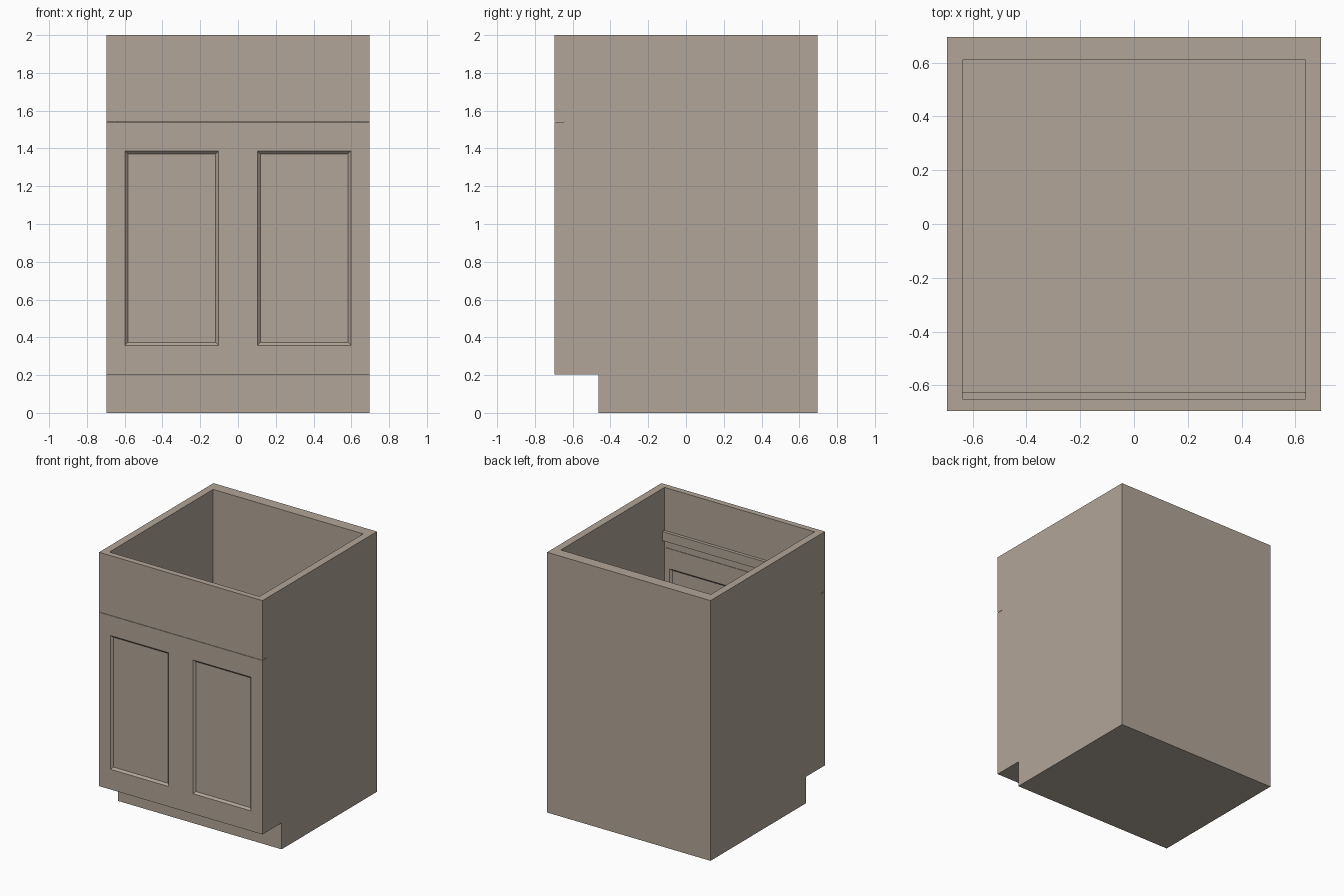
import bpy, bmesh

if "Cube" in bpy.data.objects:
    bpy.data.objects.remove(bpy.data.objects["Cube"])

H = 0.695            # half width and half depth
INNER_FRONT = -0.65  # inside face of the front wall

# warm grey-brown paint
paint = bpy.data.materials.new("cabinet_paint")
paint.diffuse_color = (0.442, 0.374, 0.312, 1)
paint.use_nodes = True
paint.node_tree.nodes["Principled BSDF"].inputs["Base Color"].default_value = paint.diffuse_color


def make_object(name, bm):
    bmesh.ops.recalc_face_normals(bm, faces=bm.faces)
    mesh = bpy.data.meshes.new(name)
    bm.to_mesh(mesh)
    bm.free()
    mesh.materials.append(paint)
    obj = bpy.data.objects.new(name, mesh)
    bpy.context.collection.objects.link(obj)
    return obj


def loft(name, ring_a, ring_b):
    """Closed solid between two matching outlines."""
    bm = bmesh.new()
    a = [bm.verts.new(p) for p in ring_a]
    b = [bm.verts.new(p) for p in ring_b]
    bm.faces.new(a)
    bm.faces.new(b[::-1])
    n = len(a)
    for i in range(n):
        j = (i + 1) % n
        bm.faces.new((a[i], b[i], b[j], a[j]))
    return make_object(name, bm)


def rect(x0, x1, z0, z1, y, inset=0.0):
    return [(x0 + inset, y, z0 + inset), (x1 - inset, y, z0 + inset),
            (x1 - inset, y, z1 - inset), (x0 + inset, y, z1 - inset)]


def box(name, x0, x1, y0, y1, z0, z1):
    return loft(name, rect(x0, x1, z0, z1, y0), rect(x0, x1, z0, z1, y1))


def carve(target, cutter):
    """Subtract the cutter, keep the result and remove the cutter."""
    cutter.hide_render = True
    mod = target.modifiers.new("carve", 'BOOLEAN')
    mod.operation = 'DIFFERENCE'
    mod.solver = 'EXACT'
    mod.object = cutter
    bpy.context.view_layer.objects.active = target
    bpy.ops.object.modifier_apply(modifier=mod.name)
    bpy.data.objects.remove(cutter, do_unlink=True)


# cabinet body: side profile with the toe kick notch, extruded across the width
profile = [(H, 0), (H, 2), (-H, 2), (-H, 0.203), (-0.463, 0.203), (-0.463, 0)]
body = loft("cabinet_body",
            [(-H, y, z) for y, z in profile],
            [(H, y, z) for y, z in profile])

# open interior
carve(body, box("interior_cutter", -0.638, 0.638, INNER_FRONT, 0.609, 0.25, 2.2))

# thin gap between the drawer front and the doors
carve(body, box("gap_cutter", -0.9, 0.9, -0.9, INNER_FRONT + 0.003, 1.539, 1.5415))

# bevelled door panels, recessed on the outside and the inside
DEPTH, OVER = 0.015, 0.008
for x0, x1 in ((-0.597, -0.103), (0.103, 0.597)):
    for surface, inward in ((-H, 1), (INNER_FRONT, -1)):
        carve(body, loft("panel_cutter",
                         rect(x0, x1, 0.358, 1.386, surface - inward * OVER, -OVER),
                         rect(x0, x1, 0.358, 1.386, surface + inward * DEPTH, DEPTH)))

# rail across the inside of the front
box("inner_front_rail", -0.638, 0.638, INNER_FRONT, -0.625, 1.60, 1.67)
